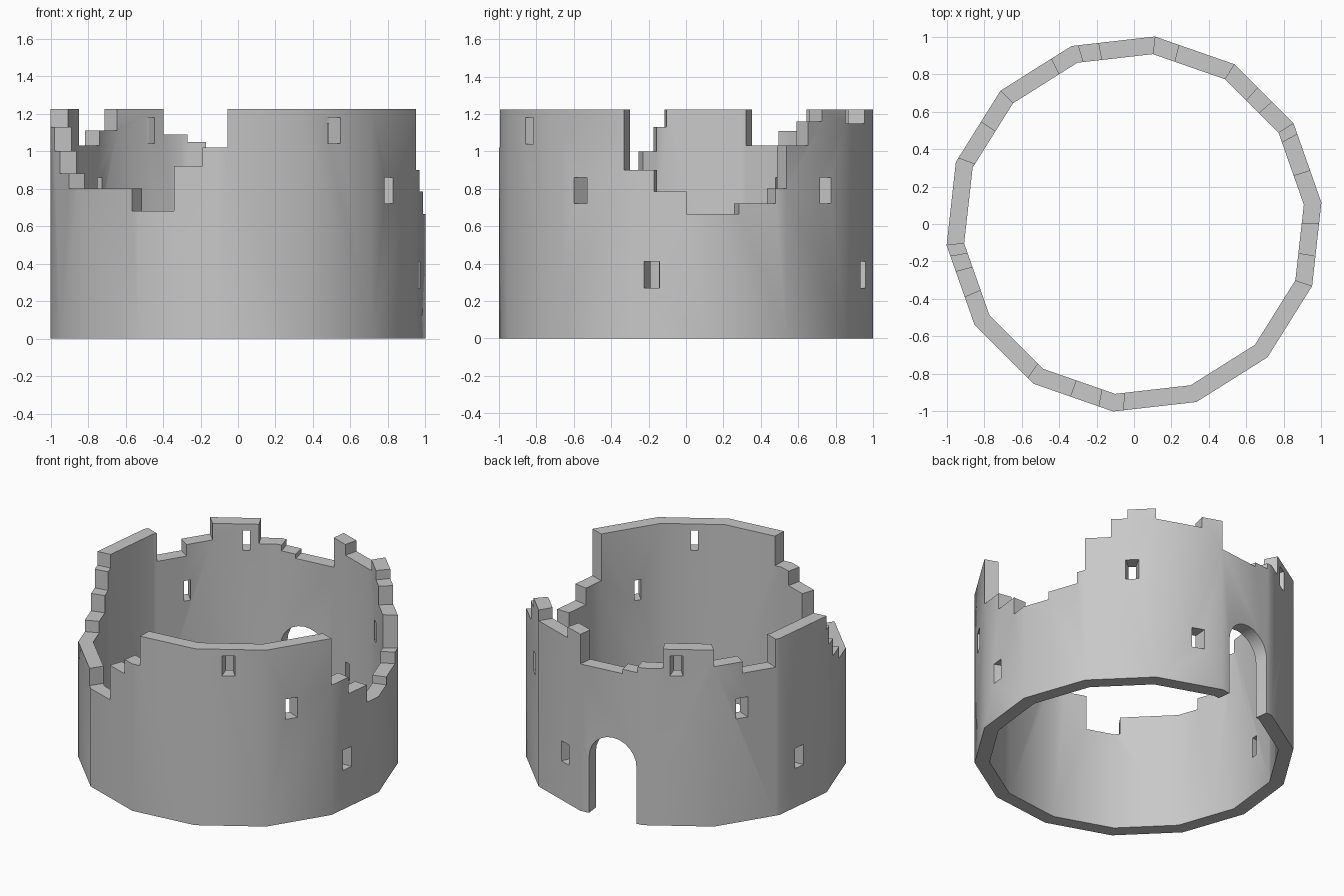
import bpy
import bmesh
from math import radians, degrees, cos, sin, pi
from mathutils import Matrix, Vector

cube = bpy.data.objects.get("Cube")
if cube:
    bpy.data.objects.remove(cube, do_unlink=True)

SIDES, PHASE = 14, 6.5
SECTOR = 360 / SIDES
OUTER, INNER, TOP = 1.0065, 0.912, 1.225

stone = bpy.data.materials.new("grey stone")
stone.use_nodes = True
stone.diffuse_color = (0.58, 0.58, 0.58, 1)
stone.node_tree.nodes["Principled BSDF"].inputs["Base Color"].default_value = (0.58, 0.58, 0.58, 1)


def on_wall(radius, angle, z):
    """Point on the faceted ring at an angle in degrees."""
    off = radians((angle - PHASE) % SECTOR - SECTOR / 2)
    r = radius * cos(pi / SIDES) / cos(off)
    return Vector((r * cos(radians(angle)), r * sin(radians(angle)), z))


def make_object(name, bm):
    bmesh.ops.recalc_face_normals(bm, faces=bm.faces)
    mesh = bpy.data.meshes.new(name)
    bm.to_mesh(mesh)
    bm.free()
    obj = bpy.data.objects.new(name, mesh)
    bpy.context.collection.objects.link(obj)
    return obj


def snap(angle):
    """Move a step onto a wall corner that is very close to it."""
    corner = PHASE + SECTOR * round((angle - PHASE) / SECTOR)
    return corner if abs(angle - corner) < 1 else angle


# Broken top: start angle of each step and its height, going round
steps = [(snap(a), h) for a, h in (
    (-18.9, 0.90), (-10, 0.785), (0.2, 0.665), (16.8, 0.72), (28.8, 0.80),
    (32.5, 1.03), (41.5, 1.16), (47.7, TOP), (58, 1.15), (75.8, TOP),
    (83.5, 1.02), (101, 1.05), (107.3, 1.09), (116.5, TOP), (135.5, 1.11),
    (146.3, 1.03), (159.3, TOP), (186, 1.13), (190, 1.00), (195, 0.88),
    (203.4, 0.80), (235.5, 0.68), (249.7, 0.92), (259, 1.02), (266.7, TOP),
)]
corners = [PHASE + SECTOR * k for k in range(-1, SIDES - 1)]
angles = sorted({round(a, 4) for a in corners + [a for a, h in steps]})
levels = [0] + sorted({h for a, h in steps})


def height_at(angle):
    return [h for a, h in steps if a <= angle][-1]


# Faceted ring wall, built column by column with a riser at each step
bm = bmesh.new()


def quad(*points):
    bm.faces.new([bm.verts.new(on_wall(*p)) for p in points])


columns = list(zip(angles, angles[1:] + [angles[0] + 360]))
tops = [height_at((a + b) / 2) for a, b in columns]
for i, (a, b) in enumerate(columns):
    for z in (0, tops[i]):
        quad((INNER, a, z), (OUTER, a, z), (OUTER, b, z), (INNER, b, z))
    for low, high in zip(levels, levels[1:]):
        if high <= tops[i]:
            for r in (OUTER, INNER):
                quad((r, a, low), (r, b, low), (r, b, high), (r, a, high))
        if min(tops[i - 1], tops[i]) <= low and high <= max(tops[i - 1], tops[i]):
            quad((INNER, a, low), (OUTER, a, low), (OUTER, a, high), (INNER, a, high))
bmesh.ops.remove_doubles(bm, verts=bm.verts, dist=0.0002)
bmesh.ops.recalc_face_normals(bm, faces=bm.faces)
bmesh.ops.dissolve_limit(bm, angle_limit=radians(1), verts=bm.verts, edges=bm.edges)
wall = make_object("ruined_tower_wall", bm)


def opening(angle, near, far):
    """Cut radially through the wall between two (sideways, height) outlines."""
    turn = Matrix.Rotation(radians(angle), 3, "Z")
    cutter_bm = bmesh.new()
    ends = [[cutter_bm.verts.new(turn @ Vector((r, y, z))) for y, z in outline]
            for r, outline in ((0.8, near), (1.08, far))]
    for end in ends:
        cutter_bm.faces.new(end)
    for i in range(len(near)):
        cutter_bm.faces.new((ends[0][i - 1], ends[0][i], ends[1][i], ends[1][i - 1]))
    cutter = make_object("opening_cutter", cutter_bm)
    cutter.hide_render = True
    mod = wall.modifiers.new("opening", "BOOLEAN")
    mod.operation = "DIFFERENCE"
    mod.solver = "EXACT"
    mod.object = cutter
    bpy.context.view_layer.objects.active = wall
    bpy.ops.object.modifier_apply(modifier=mod.name)
    bpy.data.objects.remove(cutter, do_unlink=True)


def slit(half_width, z):
    return [(sy * half_width, z + sz * 0.07)
            for sy, sz in ((-1, -1), (1, -1), (1, 1), (-1, 1))]


# Slit windows, narrower inside, stepping down round the wall
HIGH, MIDDLE, LOW = 1.11, 0.79, 0.34
for angle, z in ((-58.5, HIGH), (-35, MIDDLE), (-10.7, LOW), (49.3, MIDDLE),
                 (74.3, LOW), (121.5, HIGH), (146, MIDDLE), (171.5, LOW)):
    opening(angle, slit(0.004, z), slit(0.061, z))

# Round-headed doorway at the back
HALF, SPRING = 0.17, 0.39
arch = [(HALF * cos(pi * i / 12), SPRING + HALF * sin(pi * i / 12)) for i in range(13)]
door = [(-HALF, -0.2), (HALF, -0.2)] + arch
opening(97, door, door)

# Finish
wall.data.materials.clear()
wall.data.materials.append(stone)
for face in wall.data.polygons:
    face.material_index = 0
bpy.ops.object.select_all(action="DESELECT")
wall.select_set(True)
bpy.context.view_layer.objects.active = wall
bpy.ops.object.shade_smooth_by_angle(angle=radians(30))
